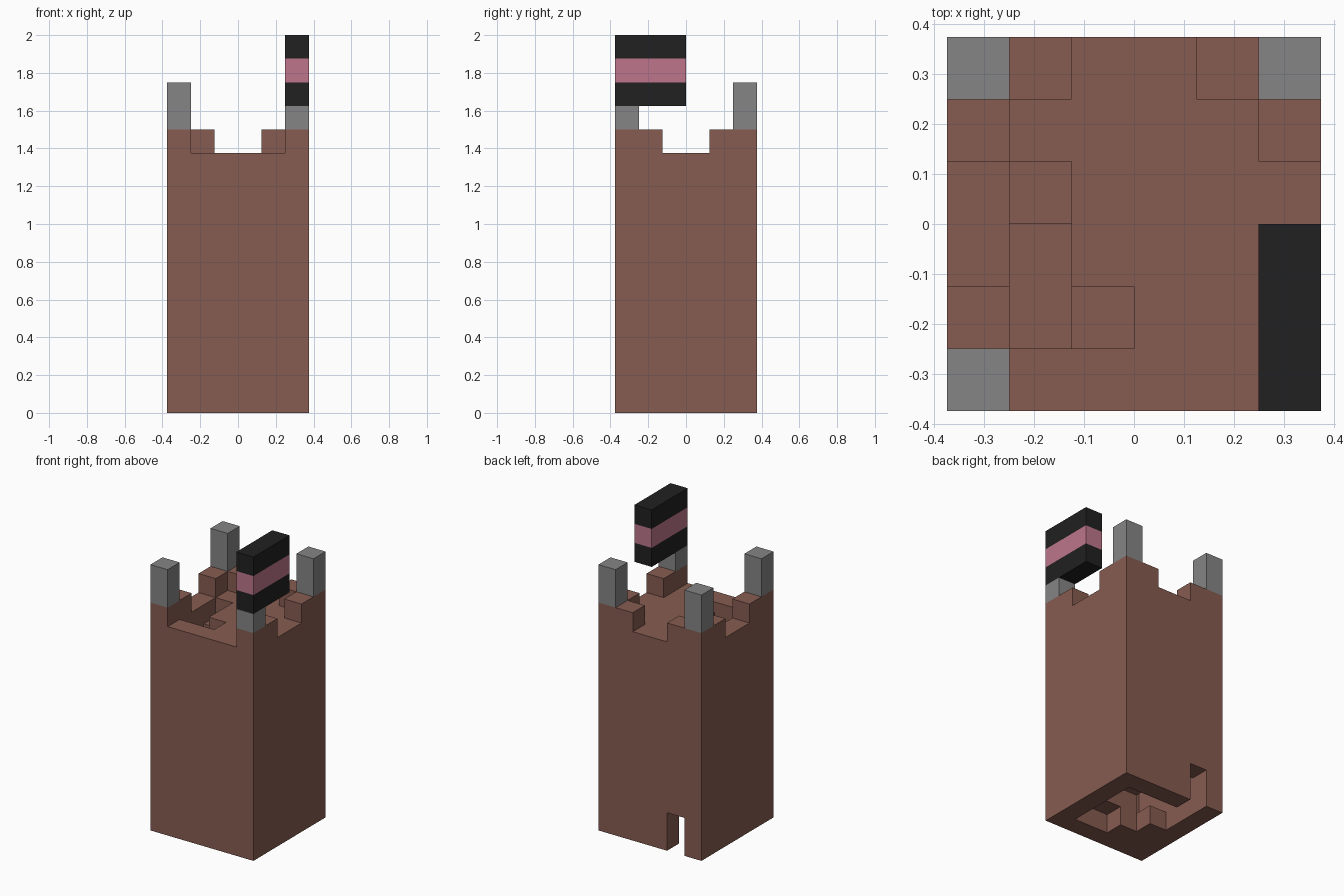
import bpy, bmesh
from mathutils import Vector

cube = bpy.data.objects.get("Cube")
if cube:
    bpy.data.objects.remove(cube, do_unlink=True)

U = 0.125   # block size
N = 6       # blocks along each side
FLOOR = 10  # layer of the roof floor
DIRS = [Vector(d) for d in ((1, 0, 0), (-1, 0, 0), (0, 1, 0),
                            (0, -1, 0), (0, 0, 1), (0, 0, -1))]


def material(name, color):
    m = bpy.data.materials.new(name)
    m.use_nodes = True
    rgba = (*color, 1)
    m.diffuse_color = rgba
    m.node_tree.nodes["Principled BSDF"].inputs["Base Color"].default_value = rgba
    return m


brown = material("brown_brick", (0.238, 0.107, 0.082))
grey = material("grey_stone", (0.235, 0.235, 0.235))
black = material("black_cloth", (0.015, 0.015, 0.015))
pink = material("pink_cloth", (0.51, 0.18, 0.26))


def blocks(name, cells, mat):
    """Outer skin of a set of blocks, with flat areas merged."""
    bm = bmesh.new()
    for c in cells:
        centre = Vector((c[0] + 0.5 - N / 2, c[1] + 0.5 - N / 2, c[2] + 0.5))
        for d in DIRS:
            if tuple(int(a + b) for a, b in zip(c, d)) in cells:
                continue
            u = Vector((d.y, d.z, d.x))
            v = d.cross(u)
            corners = [(centre + (d + u * s + v * t) / 2) * U
                       for s, t in ((-1, -1), (1, -1), (1, 1), (-1, 1))]
            bm.faces.new([bm.verts.new(p) for p in corners])
    bmesh.ops.remove_doubles(bm, verts=bm.verts, dist=0.001)
    bmesh.ops.dissolve_limit(bm, angle_limit=0.01, verts=bm.verts, edges=bm.edges)
    mesh = bpy.data.meshes.new(name)
    bm.to_mesh(mesh)
    bm.free()
    mesh.materials.append(mat)
    obj = bpy.data.objects.new(name, mesh)
    bpy.context.collection.objects.link(obj)
    return obj


def box(x, y, z):
    return {(i, j, k) for i in range(*x) for j in range(*y) for k in range(*z)}


# Walls with a doorway at the back
inner = box((1, 5), (1, 5), (0, FLOOR + 1))
tower = box((0, N), (0, N), (0, FLOOR + 1)) - inner
tower -= box((1, 2), (5, 6), (0, 2))

# Core and roof floor with a stairwell opening
well = {(1, 1), (1, 2), (1, 3), (2, 1)}
tower |= box((2, 4), (2, 4), (2, FLOOR + 1))
tower |= {c for c in box((1, 5), (1, 5), (FLOOR, FLOOR + 1)) if c[:2] not in well}

# Stairs winding up around the core
tower |= {(1, 2, 0), (1, 1, 0), (2, 1, 0), (2, 1, 1), (3, 1, 1)}
climb = [(4, 1), (4, 2), (4, 3), (4, 4), (3, 4), (2, 4), (1, 4), (1, 3)]
tower |= {(x, y, level) for level, (x, y) in enumerate(climb, 2)}

# Battlements
corners = [(x, y) for x in (0, 5) for y in (0, 5)]
merlons = corners + [(0, 1), (0, 4), (5, 1), (5, 4), (1, 5), (4, 5)]
tower |= {(x, y, FLOOR + 1) for x, y in merlons}
blocks("tower", tower, brown)

# Corner posts, the shorter one carrying the flag
for i, (x, y) in enumerate(corners):
    flagged = (x, y) == (5, 0)
    top = 13 if flagged else 14
    blocks("flag_post" if flagged else f"corner_post_{i}",
           box((x, x + 1), (y, y + 1), (12, top)), grey)

# Striped flag
for name, z, mat in (("flag_lower_stripe", 13, black),
                     ("flag_middle_stripe", 14, pink),
                     ("flag_upper_stripe", 15, black)):
    blocks(name, box((5, 6), (0, 3), (z, z + 1)), mat)
